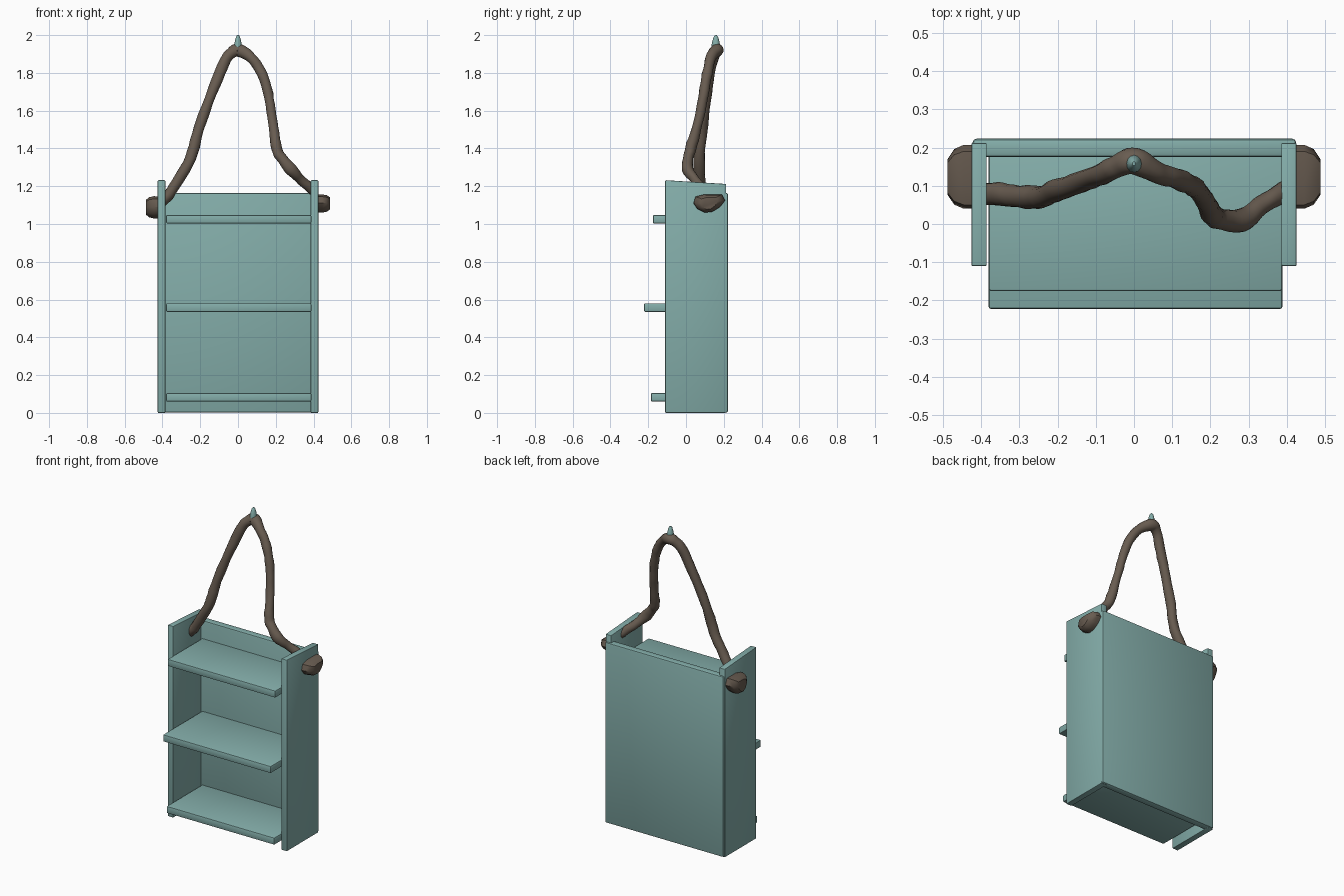
import bpy, bmesh, math
from mathutils import Vector, noise

if "Cube" in bpy.data.objects:
    bpy.data.objects.remove(bpy.data.objects["Cube"])


def material(name, rgb):
    m = bpy.data.materials.new(name)
    m.diffuse_color = (*rgb, 1)
    m.use_nodes = True
    m.node_tree.nodes["Principled BSDF"].inputs["Base Color"].default_value = m.diffuse_color
    return m


teal = material("teal paint", (0.23, 0.42, 0.40))
brown = material("brown bark", (0.14, 0.108, 0.082))


def finish(name, bm, mat, angle=35):
    bmesh.ops.recalc_face_normals(bm, faces=bm.faces)
    me = bpy.data.meshes.new(name)
    bm.to_mesh(me)
    bm.free()
    me.materials.append(mat)
    ob = bpy.data.objects.new(name, me)
    bpy.context.collection.objects.link(ob)
    bpy.ops.object.select_all(action='DESELECT')
    ob.select_set(True)
    bpy.context.view_layer.objects.active = ob
    bpy.ops.object.shade_smooth_by_angle(angle=math.radians(angle))
    return ob


def board(name, x, y, z, bevel=0.006, back_drop=0.0):
    bm = bmesh.new()
    bmesh.ops.create_cube(bm, size=1)
    for v in bm.verts:
        top, rear = v.co.z > 0, v.co.y > 0
        v.co = [r[0] if c < 0 else r[1] for c, r in zip(v.co, (x, y, z))]
        if top and rear:
            v.co.z -= back_drop
    bmesh.ops.bevel(bm, geom=bm.edges[:], offset=bevel, segments=2,
                    profile=0.5, affect='EDGES')
    return finish(name, bm, teal)


def loft(name, rings, mat, angle):
    bm = bmesh.new()
    loops = [[bm.verts.new(p) for p in ring] for ring in rings]
    n = len(loops[0])
    for a, b in zip(loops, loops[1:]):
        for i in range(n):
            j = (i + 1) % n
            bm.faces.new((a[i], a[j], b[j], b[i]))
    bm.faces.new(loops[0])
    bm.faces.new(loops[-1])
    return finish(name, bm, mat, angle)


# Cabinet: sides with a slightly sloping top, back and three shelves
board("left_side", (-0.425, -0.385), (-0.11, 0.212), (0, 1.232), 0.004, 0.02)
board("right_side", (0.385, 0.425), (-0.11, 0.212), (0, 1.232), 0.004, 0.02)
board("back_panel", (-0.422, 0.424), (0.175, 0.223), (0.002, 1.165), 0.01)
for name, front, z in (("bottom_shelf", -0.185, 0.06),
                       ("middle_shelf", -0.222, 0.535),
                       ("top_shelf", -0.175, 1.003)):
    board(name, (-0.38, 0.388), (front, 0.185), (z, z + 0.045))

# Knobbly branch ends outside the cabinet
outline = [(0.04, 1.11), (0.05, 1.145), (0.10, 1.157), (0.19, 1.157),
           (0.207, 1.125), (0.18, 1.09), (0.14, 1.065), (0.10, 1.06), (0.06, 1.08)]


def knob(name, side, zc, tall):
    rings = []
    for x, sy, sz in ((0.40, 1, 0.95), (0.445, 1, 1), (0.47, 0.87, 0.9), (0.488, 0.55, 0.65)):
        rings.append([(side * x, 0.122 + (y - 0.122) * sy, zc + (z - 1.11) * sz * tall)
                      for y, z in outline])
    loft(name, rings, brown, 40)


knob("right_branch_end", 1, 1.11, 1.0)
knob("left_branch_end", -1, 1.09, 1.22)

# Branch handle: x, y, z, radius
path = [(-0.41, 0.085, 1.11, .030), (-0.375, 0.08, 1.145, .030), (-0.33, 0.075, 1.21, .029),
        (-0.25, 0.07, 1.35, .030), (-0.21, 0.085, 1.50, .028), (-0.14, 0.11, 1.69, .028),
        (-0.075, 0.135, 1.85, .029), (-0.035, 0.155, 1.905, .031), (0.005, 0.163, 1.92, .036),
        (0.06, 0.135, 1.888, .028), (0.12, 0.115, 1.81, .027), (0.16, 0.095, 1.69, .026),
        (0.185, 0.065, 1.54, .025), (0.203, 0.025, 1.40, .029), (0.23, 0.012, 1.35, .027),
        (0.28, 0.008, 1.29, .032), (0.32, 0.04, 1.245, .025), (0.365, 0.07, 1.205, .026),
        (0.405, 0.09, 1.17, .026)]
pts = [Vector(p) for p in path]
samples = []
for i in range(len(pts) - 1):
    p0, p1, p2, p3 = pts[max(i - 1, 0)], pts[i], pts[i + 1], pts[min(i + 2, len(pts) - 1)]
    for k in range(5):
        t = k / 5
        samples.append(0.5 * (2 * p1 + (p2 - p0) * t + (2 * p0 - 5 * p1 + 4 * p2 - p3) * t * t
                              + (3 * p1 - p0 - 3 * p2 + p3) * t ** 3))
samples.append(pts[-1])
rings = []
for i, s in enumerate(samples):
    tan = (samples[min(i + 1, len(samples) - 1)] - samples[max(i - 1, 0)]).xyz.normalized()
    u = (Vector((0, 1, 0)) - tan * tan.y).normalized()
    w = tan.cross(u)
    ring = []
    for k in range(14):
        a = math.tau * k / 14
        d = u * math.cos(a) + w * math.sin(a)
        bump = 1 + 0.16 * noise.noise((s.xyz + d * 0.03) * 22)
        ring.append(s.xyz + d * s.w * bump)
    rings.append(ring)
loft("branch_handle", rings, brown, 50)

# Wall peg at the top of the branch, rounded tip
rings = []
for z, r in ((1.90, 0.024), (1.945, 0.023), (1.97, 0.018), (1.99, 0.012), (2.0, 0.005)):
    rings.append([(r * 0.9 * math.cos(math.tau * k / 12), 0.158 + r * math.sin(math.tau * k / 12), z)
                  for k in range(12)])
loft("hanging_peg", rings, teal, 50)
